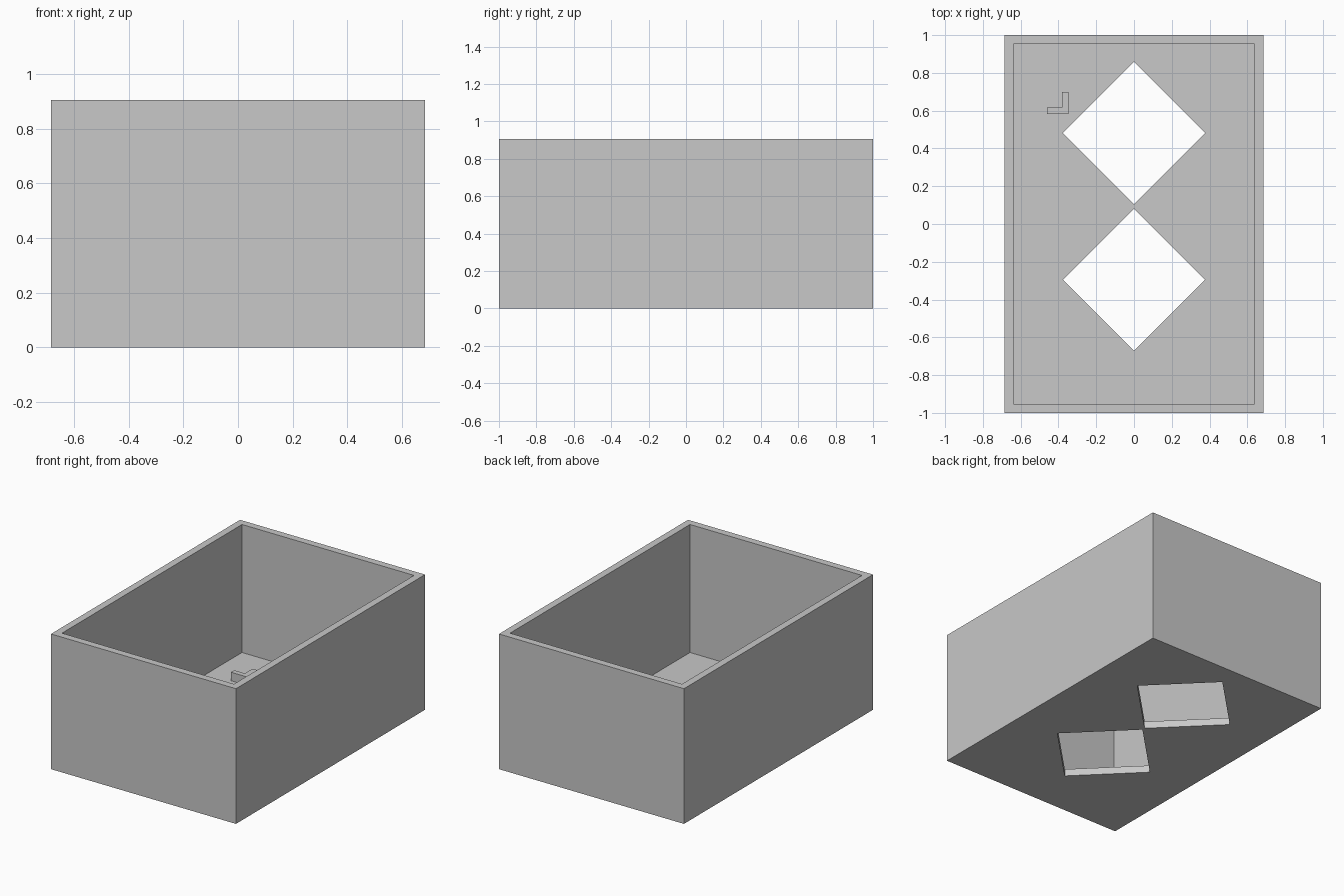
import bpy
import bmesh

if "Cube" in bpy.data.objects:
    bpy.data.objects.remove(bpy.data.objects["Cube"], do_unlink=True)

WIDTH, LENGTH, HEIGHT, WALL = 1.37, 2.0, 0.905, 0.048

grey = bpy.data.materials.new("light grey")
grey.use_nodes = True
grey.diffuse_color = (0.58, 0.58, 0.58, 1)
grey.node_tree.nodes["Principled BSDF"].inputs["Base Color"].default_value = (0.58, 0.58, 0.58, 1)


def prism(name, outline, bottom, top):
    """Extrude a flat outline upward into a solid."""
    bm = bmesh.new()
    base = bm.faces.new([bm.verts.new((x, y, bottom)) for x, y in outline])
    sides = bmesh.ops.extrude_face_region(bm, geom=[base])["geom"]
    raised = [v for v in sides if isinstance(v, bmesh.types.BMVert)]
    bmesh.ops.translate(bm, verts=raised, vec=(0, 0, top - bottom))
    bmesh.ops.recalc_face_normals(bm, faces=bm.faces)
    mesh = bpy.data.meshes.new(name)
    bm.to_mesh(mesh)
    bm.free()
    mesh.materials.append(grey)
    obj = bpy.data.objects.new(name, mesh)
    bpy.context.collection.objects.link(obj)
    return obj


def rectangle(w, l):
    return [(-w / 2, -l / 2), (w / 2, -l / 2), (w / 2, l / 2), (-w / 2, l / 2)]


def diamond(cy, r):
    return [(0, cy - r), (r, cy), (0, cy + r), (-r, cy)]


# Open box: solid block, hollowed from above, with two diamond floor openings
box = prism("open_box", rectangle(WIDTH, LENGTH), 0, HEIGHT)
cutters = [
    prism("cavity_cutter", rectangle(WIDTH - 2 * WALL, LENGTH - 2 * WALL), WALL, HEIGHT + 0.2),
    prism("rear_opening_cutter", diamond(0.481, 0.377), -0.2, 0.3),
    prism("front_opening_cutter", diamond(-0.295, 0.377), -0.2, 0.3),
]
bpy.context.view_layer.objects.active = box
for cutter in cutters:
    cutter.hide_render = True
    cut = box.modifiers.new(cutter.name, "BOOLEAN")
    cut.operation = "DIFFERENCE"
    cut.solver = "EXACT"
    cut.object = cutter
    bpy.ops.object.modifier_apply(modifier=cut.name)
    bpy.data.objects.remove(cutter, do_unlink=True)

# Small L-shaped bracket standing on the floor
left, right, near, far, arm = -0.46, -0.347, 0.582, 0.698, 0.034
prism("floor_bracket",
      [(left, near), (right, near), (right, far), (right - arm, far),
       (right - arm, near + arm), (left, near + arm)],
      WALL - 0.005, 0.105)
